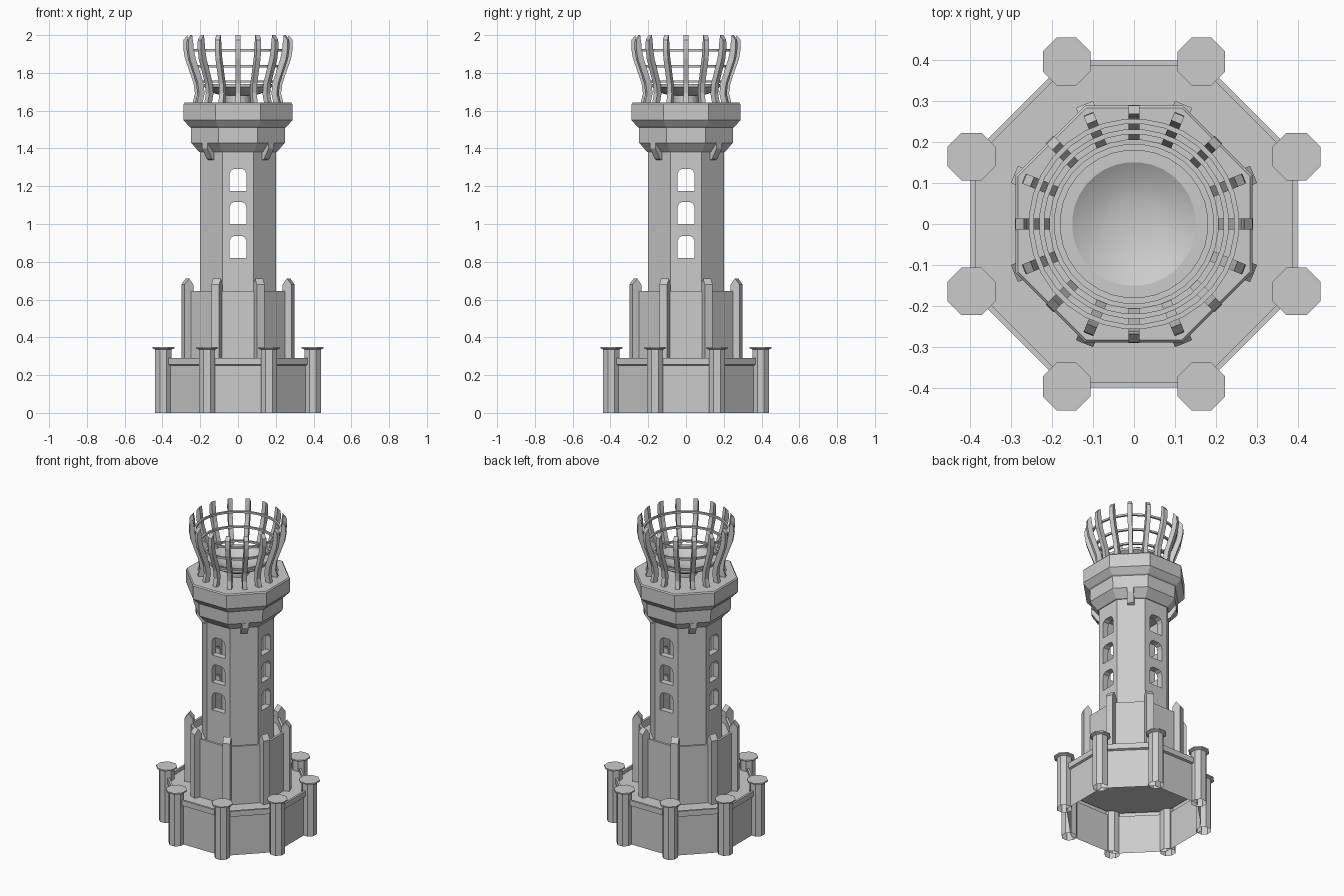
import bpy, bmesh
from math import pi, sin, cos
from mathutils import Matrix, Vector

if "Cube" in bpy.data.objects:
    bpy.data.objects.remove(bpy.data.objects["Cube"])


def finish(bm, name, smooth=False):
    bmesh.ops.remove_doubles(bm, verts=bm.verts, dist=1e-5)
    bmesh.ops.recalc_face_normals(bm, faces=bm.faces)
    me = bpy.data.meshes.new(name)
    bm.to_mesh(me)
    bm.free()
    ob = bpy.data.objects.new(name, me)
    bpy.context.collection.objects.link(ob)
    if smooth:
        bpy.ops.object.select_all(action='DESELECT')
        ob.select_set(True)
        bpy.context.view_layer.objects.active = ob
        bpy.ops.object.shade_smooth_by_angle()
    return ob


def lathe(bm, profile, n=8, centre=(0, 0), closed=False):
    """Revolve (apothem, z) points into an n-sided form with flats on the axes."""
    k = 1 / cos(pi / n)
    rings = []
    for r, z in profile:
        rings.append([bm.verts.new((centre[0] + r * k * cos((i + .5) * 2 * pi / n),
                                    centre[1] + r * k * sin((i + .5) * 2 * pi / n), z))
                      for i in range(n)])
    pairs = list(zip(rings, rings[1:]))
    if closed:
        pairs.append((rings[-1], rings[0]))
    for a, b in pairs:
        for i in range(n):
            j = (i + 1) % n
            bm.faces.new((a[i], a[j], b[j], b[i]))
    bmesh.ops.dissolve_degenerate(bm, dist=1e-6, edges=bm.edges)


def turned(name, profile, n=8, closed=False, smooth=False):
    bm = bmesh.new()
    lathe(bm, profile, n, closed=closed)
    return finish(bm, name, smooth)


def plate(bm, outline, width, angle):
    """Extrude a (radius, z) outline to a width and turn it to an angle."""
    rot = Matrix.Rotation(angle, 3, 'Z')
    sides = [[bm.verts.new(rot @ Vector((r, s * width / 2, z))) for r, z in outline]
             for s in (-1, 1)]
    bm.faces.new(sides[0])
    bm.faces.new(sides[1][::-1])
    m = len(outline)
    for i in range(m):
        j = (i + 1) % m
        bm.faces.new((sides[0][i], sides[0][j], sides[1][j], sides[1][i]))


# Lower terrace, open underneath
turned("lower_terrace", [(.385, 0), (.385, .25), (.398, .255), (.398, .29),
                         (.385, .29), (.385, .27), (0, .27)])

# Corner pillars with caps
bm = bmesh.new()
for i in range(8):
    a = (i + .5) * pi / 4
    lathe(bm, [(.043, 0), (.043, .335), (.058, .342), (.058, .35), (0, .35)],
          centre=(.428 * cos(a), .428 * sin(a)))
finish(bm, "corner_pillars")

# Second tier parapet
turned("second_tier", [(.265, .27), (.265, .645), (.25, .645), (.25, .60), (.19, .60)])

# Pointed buttress posts on the second tier corners
bm = bmesh.new()
for i in range(8):
    plate(bm, [(.265, .27), (.315, .27), (.315, .68), (.29, .712), (.265, .68)],
          .045, (i + .5) * pi / 4)
finish(bm, "buttress_posts")

# Hollow tower shaft with arched windows on four sides
shaft = turned("tower_shaft", [(.2, .27), (.2, 1.39), (.16, 1.39), (.16, .27)], closed=True)
for d, label in enumerate(("x", "y")):
    bm = bmesh.new()
    rot = Matrix.Rotation(d * pi / 2, 3, 'Z')
    for z in (.82, 1.0, 1.175):
        arch = [(-.046, 0), (.046, 0), (.046, .085), (.038, .107), (.022, .117),
                (-.022, .117), (-.038, .107), (-.046, .085)]
        ends = [[bm.verts.new(rot @ Vector((x, y, z + h))) for y, h in arch]
                for x in (-.4, .4)]
        bm.faces.new(ends[0])
        bm.faces.new(ends[1][::-1])
        for i in range(8):
            j = (i + 1) % 8
            bm.faces.new((ends[0][i], ends[0][j], ends[1][j], ends[1][i]))
    cutter = finish(bm, "window_cutter_" + label)
    cutter.hide_render = True
    cutter.hide_set(True)
    mod = shaft.modifiers.new("windows_" + label, 'BOOLEAN')
    mod.operation = 'DIFFERENCE'
    mod.solver = 'EXACT'
    mod.object = cutter

# Flared gallery head
turned("gallery_head", [(0, 1.38), (.205, 1.38), (.248, 1.43), (.25, 1.51), (.258, 1.515),
                        (.288, 1.55), (.288, 1.635), (.282, 1.642), (0, 1.642)])

# Brackets under the gallery on the diagonal faces
bm = bmesh.new()
for i in range(4):
    plate(bm, [(.19, 1.335), (.215, 1.345), (.25, 1.40), (.25, 1.43), (.19, 1.43)],
          .04, (i + .5) * pi / 2)
finish(bm, "gallery_brackets")

# Fire bowl on its pedestal
turned("bowl_pedestal", [(.065, 1.64), (.065, 1.69)], n=16, smooth=True)
turned("fire_bowl", [(0, 1.68), (.08, 1.68), (.12, 1.69), (.165, 1.715), (.18, 1.725),
                     (.18, 1.74), (.15, 1.74), (.11, 1.715), (.06, 1.70), (0, 1.695)],
       n=32, smooth=True)

# Curved basket bars
outer = [(.24, 1.64), (.228, 1.69), (.235, 1.745), (.258, 1.81),
         (.281, 1.875), (.29, 1.93), (.288, 1.975)]
inner = [(.268, 2.0), (.262, 1.96), (.258, 1.92), (.248, 1.875), (.225, 1.81),
         (.203, 1.745), (.197, 1.69), (.208, 1.64)]
bm = bmesh.new()
for i in range(16):
    plate(bm, outer + inner, .026, i * pi / 8)
finish(bm, "basket_bars")

# Basket hoops
bm = bmesh.new()
for r, z in ((.255, 1.92), (.230, 1.835), (.205, 1.755)):
    lathe(bm, [(r, z - .006), (r, z + .006), (r - .012, z + .006), (r - .012, z - .006)],
          n=32, closed=True)
finish(bm, "basket_hoops")
